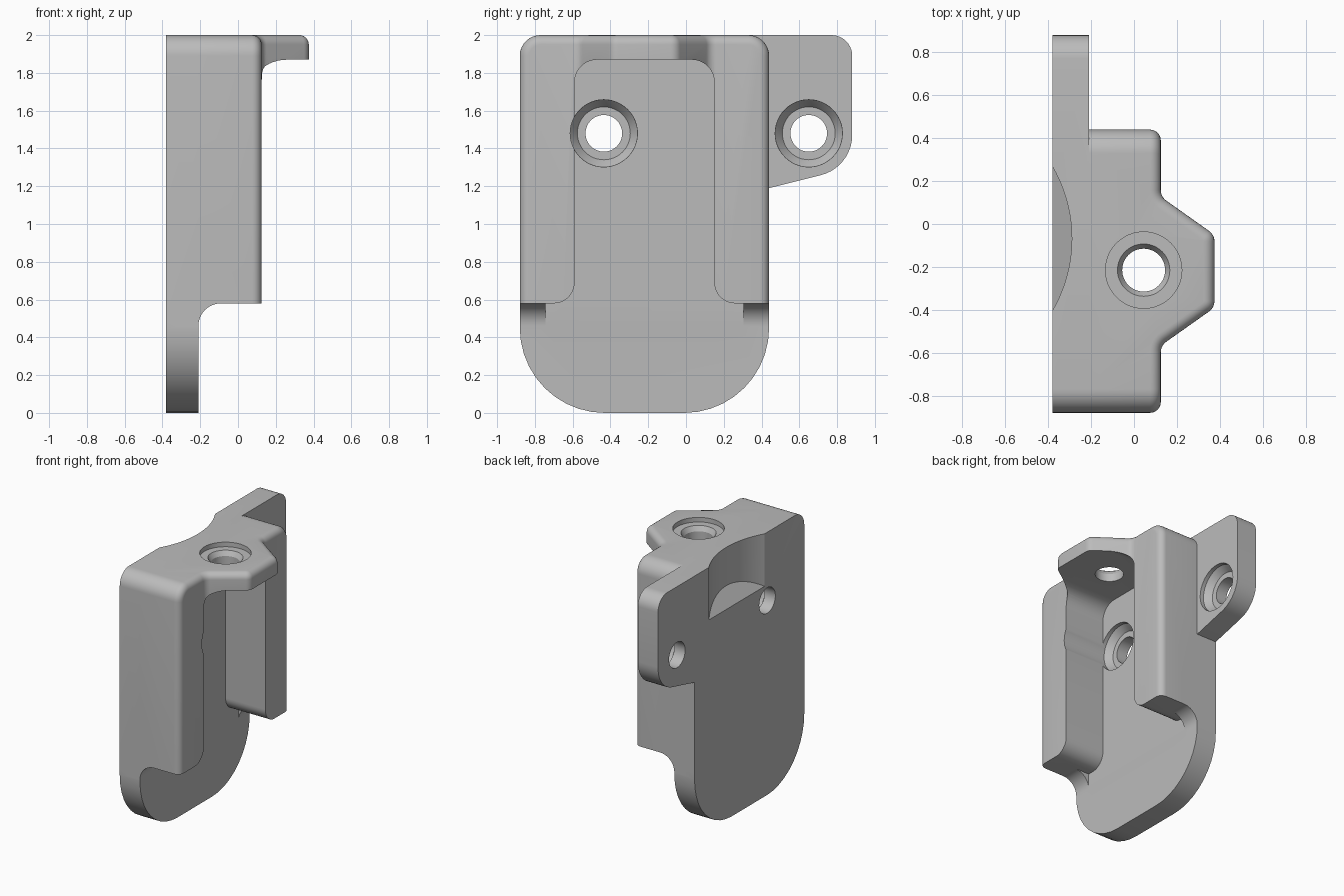
import bpy, bmesh, math
from mathutils import Vector

old = bpy.data.objects.get("Cube")
if old:
    bpy.data.objects.remove(old, do_unlink=True)


def add_object(name, bm):
    bmesh.ops.recalc_face_normals(bm, faces=bm.faces)
    mesh = bpy.data.meshes.new(name)
    bm.to_mesh(mesh)
    bm.free()
    ob = bpy.data.objects.new(name, mesh)
    bpy.context.collection.objects.link(ob)
    return ob


def rounded(points, steps=10):
    """Outline from (u, v, radius) corners, with arcs at the corners."""
    out = []
    for i, (u, v, r) in enumerate(points):
        p = Vector((u, v))
        if r == 0:
            out.append(p)
            continue
        a = (Vector(points[i - 1][:2]) - p).normalized()
        b = (Vector(points[(i + 1) % len(points)][:2]) - p).normalized()
        half = a.angle(b) / 2
        centre = p + (a + b).normalized() * r / math.sin(half)
        start = p + a * r / math.tan(half) - centre
        end = p + b * r / math.tan(half) - centre
        total = start.angle(end)
        for k in range(steps + 1):
            t = k / steps
            out.append(centre + (start * math.sin((1 - t) * total)
                                 + end * math.sin(t * total)) / math.sin(total))
    return out


def prism_mesh(outline, axis, lo, hi):
    """Extrude an outline along an axis (x: yz, y: xz, z: xy outline)."""
    place = {"x": lambda u, v, d: (d, u, v),
             "y": lambda u, v, d: (u, d, v),
             "z": lambda u, v, d: (u, v, d)}[axis]
    bm = bmesh.new()
    low, high = ([bm.verts.new(place(u, v, d)) for u, v in outline] for d in (lo, hi))
    bm.faces.new(low)
    bm.faces.new(high)
    for i in range(len(low)):
        bm.faces.new((low[i - 1], low[i], high[i], high[i - 1]))
    bmesh.ops.recalc_face_normals(bm, faces=bm.faces)
    return bm


def lathe(name, profile, axis, centre, sides=48):
    """Closed stepped cutter from (radius, distance) pairs along an axis."""
    bm = bmesh.new()
    rings = []
    for r, d in profile:
        ring = []
        for k in range(sides):
            a = math.tau * k / sides
            c, s = r * math.cos(a), r * math.sin(a)
            co = (d, c, s) if axis == "x" else (c, s, d)
            ring.append(bm.verts.new(Vector(co) + Vector(centre)))
        rings.append(ring)
    for a, b in zip(rings, rings[1:]):
        for k in range(sides):
            bm.faces.new((a[k - 1], a[k], b[k], b[k - 1]))
    bm.faces.new(rings[0])
    bm.faces.new(rings[-1])
    return add_object(name, bm)


def combine(target, other, operation):
    mod = target.modifiers.new(other.name, "BOOLEAN")
    mod.operation, mod.solver, mod.object = operation, "EXACT", other
    bpy.context.view_layer.objects.active = target
    bpy.ops.object.modifier_apply(modifier=mod.name)
    bpy.data.objects.remove(other, do_unlink=True)


BACK, FLOOR, FRONT, TAB = -0.38, -0.21, 0.125, 0.375
RIGHT, LEFT, TOP, LEG = -0.88, 0.44, 2.0, 0.58

# Housing with the projecting tab, seen from above
bm = prism_mesh(rounded([
    (BACK, RIGHT, 0), (FRONT, RIGHT, 0), (FRONT, -0.567, 0.06), (TAB, -0.39, 0.06),
    (TAB, -0.05, 0.06), (FRONT, 0.127, 0.06), (FRONT, LEFT, 0), (BACK, LEFT, 0)],
    6), "z", 0.5, TOP)

# Large rounding on the top side edges, then a small one around the front
sides = [e for e in bm.edges if all(v.co.z > 1.99 for v in e.verts)
         and (all(v.co.y < RIGHT + 0.01 for v in e.verts)
              or all(v.co.y > LEFT - 0.01 for v in e.verts))]
bmesh.ops.bevel(bm, geom=sides, offset=0.11, segments=10, profile=0.5, affect="EDGES")
bm.normal_update()
rim = []
for e in bm.edges:
    facing = [f.normal.x > 0.1 for f in e.link_faces]
    if any(facing) and not all(facing) and all(f.normal.z > -0.5 for f in e.link_faces):
        rim.append(e)
bmesh.ops.bevel(bm, geom=rim, offset=0.05, segments=6, profile=0.5, affect="EDGES")
bracket = add_object("bracket", bm)

# Open pocket between the two legs and beneath the tab
pocket = add_object("pocket", prism_mesh(rounded([
    (-1, 0.3, 0), (-1, LEG, 0), (-0.59, LEG, 0.11), (-0.59, 1.87, 0.12),
    (0.15, 1.87, 0.12), (0.15, LEG, 0.11), (0.6, LEG, 0), (0.6, 0.3, 0)]),
    "x", -0.29, 0.6))
combine(bracket, pocket, "DIFFERENCE")

# Back plate with rounded foot and side ear
plate = add_object("back_plate", prism_mesh(rounded([
    (RIGHT, 0, 0.45), (LEFT, 0, 0.45), (LEFT, 1.19, 0), (0.88, 1.3, 0.22),
    (0.88, TOP, 0.11), (RIGHT, TOP, 0.11)]), "x", BACK, FLOOR))
combine(bracket, plate, "UNION")

# Concave fillets where the legs meet the plate
for y0, y1 in ((RIGHT, -0.745), (0.305, LEFT)):
    fillet = add_object("leg_fillet", prism_mesh(
        [(-0.3, 0.46)] + [(-0.09 - 0.12 * math.cos(a), 0.46 + 0.12 * math.sin(a))
                          for a in (math.pi / 2 * k / 10 for k in range(11))]
        + [(-0.09, 0.62), (-0.3, 0.62)], "y", y0, y1))
    combine(bracket, fillet, "UNION")

# Counterbored screw holes through the plate and ear
for y in (-0.435, 0.65):
    hole = lathe("screw_hole", [(0.097, -0.6), (0.097, -0.29), (0.14, -0.29), (0.15, -0.275),
                                (0.178, -0.24), (0.178, 0.6)], "x", (0, y, 1.48))
    combine(bracket, hole, "DIFFERENCE")

# Shallow recess and countersunk hole in the top
top_hole = lathe("top_hole", [(0.1, 1.7), (0.1, 1.93), (0.122, 1.965), (0.178, 1.965),
                              (0.178, 2.2)], "z", (0.045, -0.215, 0))
combine(bracket, top_hole, "DIFFERENCE")

# Curved scoop in the upper back with a sloping floor
radius, middle = 0.668, -0.068
bm = prism_mesh([(-0.958 + radius * math.cos(a), middle + radius * math.sin(a))
                 for a in (math.radians(-40 + 80 * k / 32) for k in range(33))], "z", 1.6, 2.2)
for v in bm.verts:
    if v.co.z < 2:
        v.co.z += (v.co.x - BACK) * 1.2
combine(bracket, add_object("scoop", bm), "DIFFERENCE")

# Single plain grey finish
grey = bpy.data.materials.new("plain_grey")
grey.use_nodes = True
colour = (0.5, 0.5, 0.5, 1)
grey.diffuse_color = colour
grey.node_tree.nodes["Principled BSDF"].inputs["Base Color"].default_value = colour
bracket.data.materials.clear()
bracket.data.materials.append(grey)
for face in bracket.data.polygons:
    face.material_index = 0

bpy.ops.object.select_all(action="DESELECT")
bracket.select_set(True)
bpy.context.view_layer.objects.active = bracket
bpy.ops.object.shade_smooth_by_angle(angle=math.radians(30))
